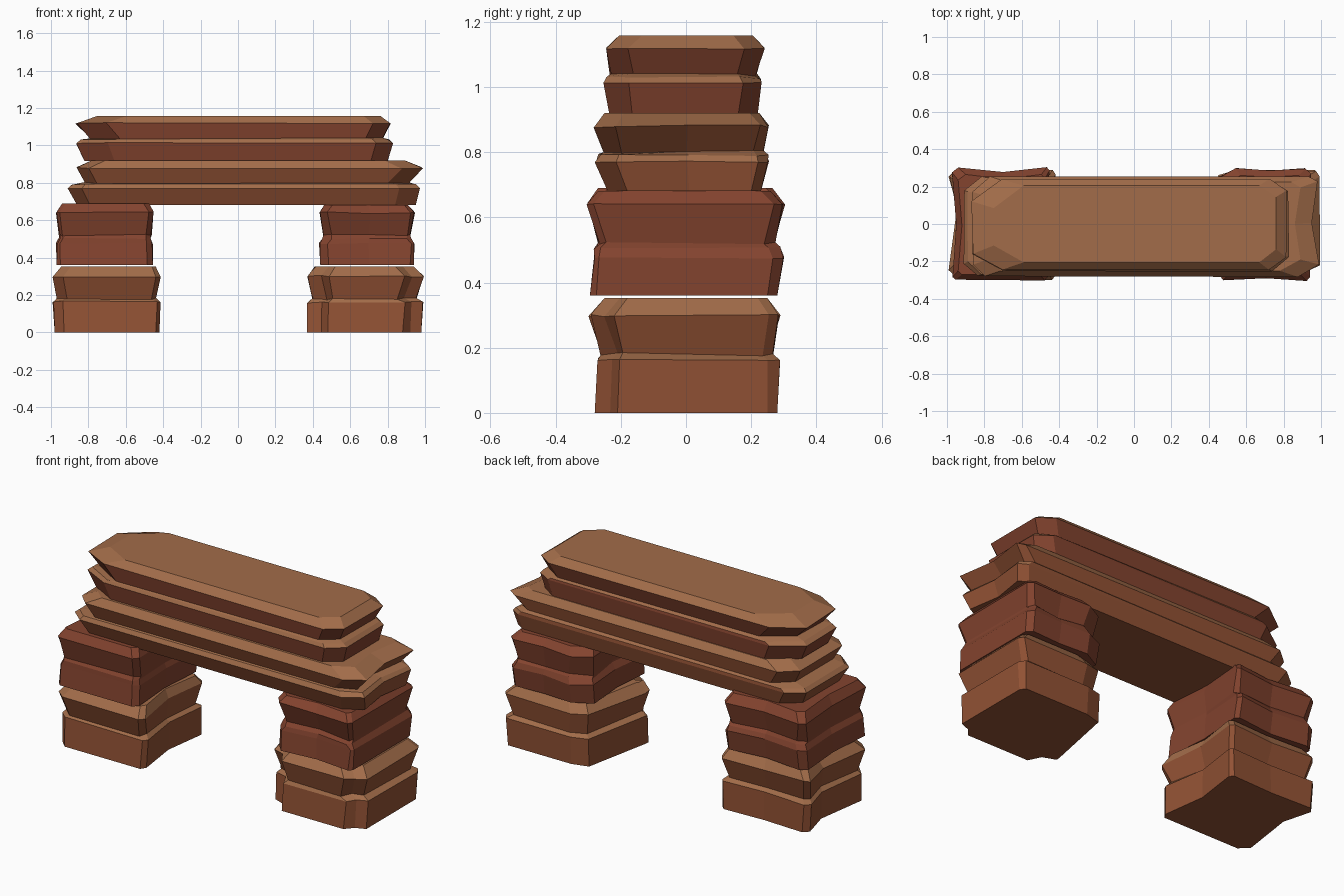
import bpy, bmesh, random
from mathutils import Vector

random.seed(4)


def material(name, rgb):
    m = bpy.data.materials.new(name)
    m.diffuse_color = (*rgb, 1)
    return m


BROWN = material("brown rock", (0.29, 0.085, 0.035))
RED = material("red rock", (0.23, 0.057, 0.028))
TAN = material("sunlit rock", (0.36, 0.15, 0.067))


def outline(ring, cuts, dents):
    """Cut-corner plan of one ring; dents {edge: (depth, position)} push edges inwards.
    Edges: 0 FL cut, 1 front, 2 FR cut, 3 right, 4 BR cut, 5 back, 6 BL cut, 7 left."""
    z, x0, x1, y0, y1 = ring
    (ax, ay), (bx, by), (cx, cy), (dx, dy) = cuts
    plan = [Vector(p) for p in (
        (x0, y0 + ay), (x0 + ax, y0), (x1 - bx, y0), (x1, y0 + by),
        (x1, y1 - cy), (x1 - cx, y1), (x0 + dx, y1), (x0, y1 - dy))]
    pts = []
    for k, p in enumerate(plan):
        pts.append(p)
        if k in dents:
            depth, t = dents[k]
            q = plan[(k + 1) % 8]
            inward = Vector((p.y - q.y, q.x - p.x)).normalized()
            pts.append(p.lerp(q, t) + inward * depth)
    return pts, z


def stone(name, rings, cuts, dents, side, top):
    """Stack of rings (z, x0, x1, y0, y1); cuts run FL, FR, BR, BL."""
    bm = bmesh.new()
    loops = []
    for i, ring in enumerate(rings):
        pts, z = outline(ring, cuts, dents)
        j = 0.005 if 0 < i < len(rings) - 1 else 0
        loops.append([bm.verts.new((p.x + random.uniform(-j, j),
                                    p.y + random.uniform(-j, j),
                                    z + random.uniform(-j, j))) for p in pts])
    count = len(loops[0])
    for lo, hi in zip(loops, loops[1:]):
        for k in range(count):
            n = (k + 1) % count
            bm.faces.new((lo[k], lo[n], hi[n], hi[k]))
    bm.faces.new(loops[0][::-1])
    bm.faces.new(loops[-1])
    bm.normal_update()
    for f in bm.faces:
        f.material_index = 1 if f.normal.z > 0.35 else 0
    me = bpy.data.meshes.new(name)
    bm.to_mesh(me)
    bm.free()
    me.materials.append(side)
    me.materials.append(top)
    ob = bpy.data.objects.new(name, me)
    bpy.context.collection.objects.link(ob)
    return ob


# Left pillar
stone("left_pillar_base", [
    (0.00, -0.98, -0.42, -0.28, 0.28),
    (0.165, -0.99, -0.415, -0.27, 0.28),
    (0.18, -0.965, -0.44, -0.255, 0.25),
    (0.30, -0.99, -0.415, -0.295, 0.285),
    (0.352, -0.945, -0.44, -0.25, 0.25)],
    [(.05, .05), (.02, .03), (.02, .02), (.03, .03)],
    {3: (.035, .5), 5: (.01, .5), 7: (.045, .35)}, BROWN, TAN)
stone("left_pillar_upper", [
    (0.36, -0.97, -0.455, -0.295, 0.28),
    (0.475, -0.97, -0.455, -0.285, 0.30),
    (0.505, -0.955, -0.465, -0.28, 0.285),
    (0.52, -0.955, -0.465, -0.265, 0.27),
    (0.64, -0.975, -0.45, -0.30, 0.305),
    (0.69, -0.94, -0.475, -0.27, 0.265)],
    [(.02, .02), (.03, .03), (.02, .02), (.04, .03)],
    {3: (.02, .5), 5: (.025, .5), 7: (.02, .5)}, RED, RED)

# Right pillar
stone("right_pillar_base", [
    (0.00, 0.37, 0.98, -0.28, 0.28),
    (0.16, 0.37, 0.99, -0.275, 0.285),
    (0.18, 0.395, 0.95, -0.26, 0.265),
    (0.30, 0.375, 0.99, -0.295, 0.285),
    (0.352, 0.41, 0.94, -0.25, 0.25)],
    [(.11, .10), (.10, .07), (.02, .03), (.18, .44)],
    {0: (.03, .5), 2: (.015, .5), 6: (-.08, .13)}, BROWN, TAN)
stone("right_pillar_upper", [
    (0.36, 0.44, 0.94, -0.295, 0.28),
    (0.475, 0.435, 0.945, -0.285, 0.30),
    (0.505, 0.455, 0.925, -0.28, 0.285),
    (0.52, 0.46, 0.925, -0.265, 0.27),
    (0.64, 0.435, 0.945, -0.305, 0.30),
    (0.68, 0.46, 0.91, -0.27, 0.26)],
    [(.045, .05), (.02, .02), (.03, .03), (.11, .06)],
    {1: (.02, .5), 5: (.01, .5), 7: (.02, .5)}, RED, RED)

# Lintel: two long stones laid across the pillars
stone("lintel_lower", [
    (0.68, -0.86, 0.95, -0.24, 0.23),
    (0.77, -0.91, 0.97, -0.275, 0.255),
    (0.79, -0.89, 0.95, -0.265, 0.25),
    (0.80, -0.82, 0.91, -0.255, 0.235),
    (0.88, -0.865, 0.985, -0.28, 0.255),
    (0.92, -0.78, 0.89, -0.25, 0.225)],
    [(.07, .06), (.11, .06), (.05, .03), (.10, .08)],
    {3: (.03, .5)}, BROWN, TAN)
stone("lintel_upper", [
    (0.915, -0.82, 0.80, -0.235, 0.22),
    (1.01, -0.86, 0.825, -0.25, 0.235),
    (1.028, -0.84, 0.81, -0.24, 0.225),
    (1.037, -0.79, 0.775, -0.23, 0.215),
    (1.12, -0.865, 0.815, -0.245, 0.24),
    (1.158, -0.75, 0.76, -0.205, 0.205)],
    [(.16, .09), (.09, .07), (.09, .06), (.16, .12)],
    {}, RED, TAN)
